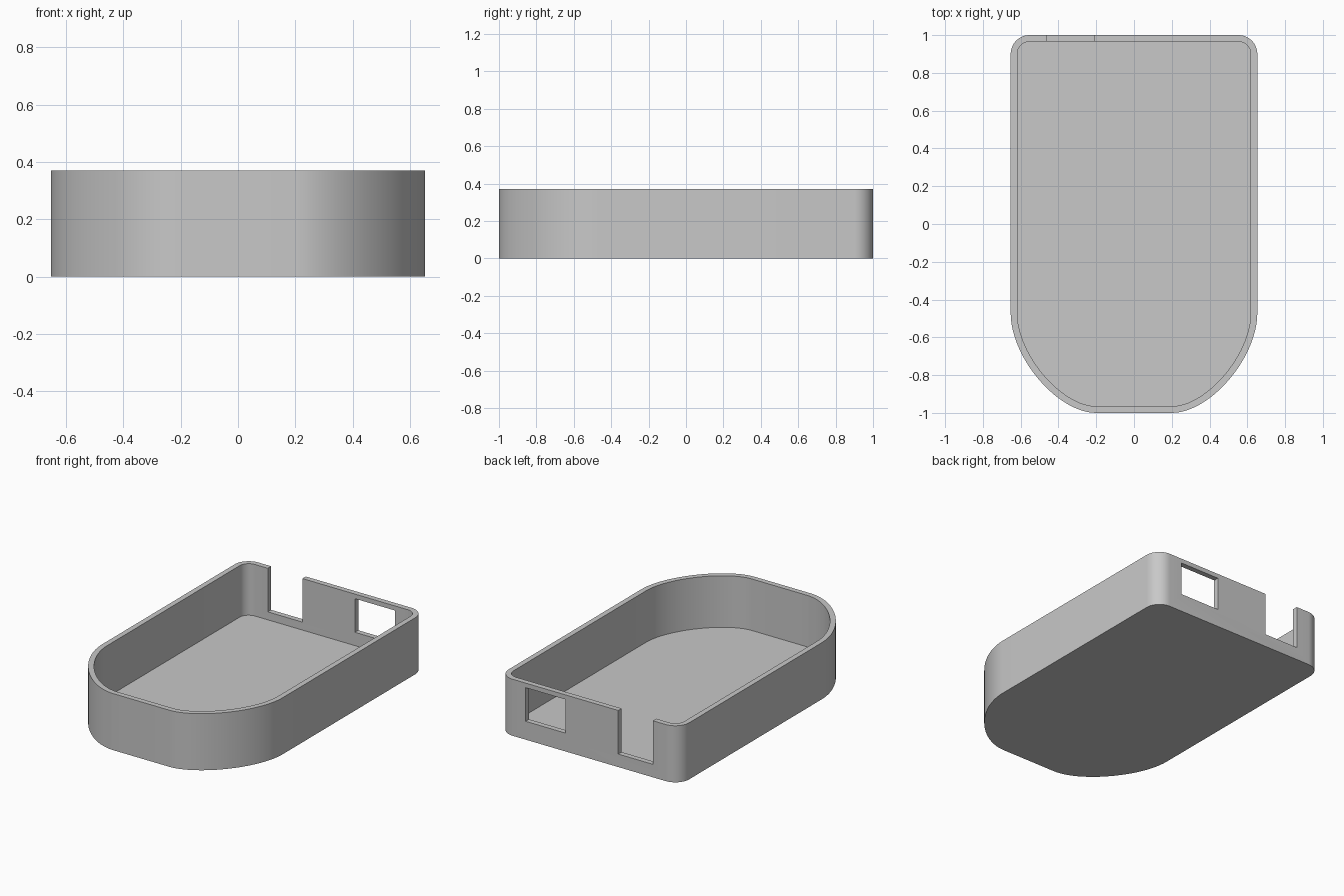
import bpy
import bmesh
from mathutils import Vector
from mathutils.geometry import interpolate_bezier

cube = bpy.data.objects.get("Cube")
if cube:
    bpy.data.objects.remove(cube, do_unlink=True)

HALF_W, HALF_L, HEIGHT = 0.653, 1.0, 0.37
WALL, FLOOR = 0.035, 0.033

grey = bpy.data.materials.new("plain grey")
grey.use_nodes = True
colour = (0.58, 0.58, 0.58, 1)
grey.diffuse_color = colour
grey.node_tree.nodes["Principled BSDF"].inputs["Base Color"].default_value = colour


def corner(start, apex, end, pull, steps):
    """Rounded corner from start to end, bulging towards the apex."""
    a, p, b = Vector(start), Vector(apex), Vector(end)
    return interpolate_bezier(a, a.lerp(p, pull), b.lerp(p, pull), b, steps)


def outline():
    """Counter-clockwise plan: wide soft front corners, tight back corners."""
    r = 0.1
    half = corner((0.2, -HALF_L), (HALF_W, -HALF_L), (HALF_W, -0.47), 0.45, 25)
    half += corner((HALF_W, HALF_L - r), (HALF_W, HALF_L), (HALF_W - r, HALF_L), 0.55, 13)
    half = [Vector((p.x, p.y)) for p in half]
    return half + [Vector((-p.x, p.y)) for p in reversed(half)]


def offset_inwards(points, distance):
    result = []
    for i, p in enumerate(points):
        d1 = (p - points[i - 1]).normalized()
        d2 = (points[(i + 1) % len(points)] - p).normalized()
        along = (d1 + d2).normalized()
        result.append(p + Vector((-along.y, along.x)) * distance)
    return result


# Open tray: outer wall, rim, inner wall, floor and underside
outer = outline()
inner = offset_inwards(outer, WALL)
bm = bmesh.new()
levels = [(outer, 0), (outer, HEIGHT), (inner, HEIGHT), (inner, FLOOR)]
rings = [[bm.verts.new((p.x, p.y, z)) for p in pts] for pts, z in levels]
count = len(outer)
for low, high in zip(rings, rings[1:]):
    for i in range(count):
        j = (i + 1) % count
        bm.faces.new((low[i], low[j], high[j], high[i]))
bm.faces.new(list(reversed(rings[0])))
bm.faces.new(rings[-1])
bmesh.ops.recalc_face_normals(bm, faces=bm.faces[:])
mesh = bpy.data.meshes.new("tray")
bm.to_mesh(mesh)
bm.free()
mesh.materials.append(grey)
tray = bpy.data.objects.new("tray", mesh)
bpy.context.collection.objects.link(tray)
bpy.context.view_layer.objects.active = tray


def cut_back_wall(name, x0, x1, z0, z1):
    """Cut a rectangular opening through the back wall."""
    bpy.ops.mesh.primitive_cube_add(size=1, location=((x0 + x1) / 2, HALF_L, (z0 + z1) / 2))
    cutter = bpy.context.object
    cutter.name = name
    cutter.scale = (x1 - x0, 4 * WALL, z1 - z0)
    cutter.hide_render = True
    mod = tray.modifiers.new(name, "BOOLEAN")
    mod.operation = "DIFFERENCE"
    mod.solver = "EXACT"
    mod.object = cutter
    bpy.context.view_layer.objects.active = tray
    bpy.ops.object.modifier_apply(modifier=mod.name)
    bpy.data.objects.remove(cutter, do_unlink=True)


# Open-topped notch and closed window
cut_back_wall("notch_cutter", -0.46, -0.21, 0.085, HEIGHT + 0.1)
cut_back_wall("window_cutter", 0.17, 0.46, 0.12, HEIGHT - 0.03)

# Smooth the curved walls, keep rims and openings crisp
bpy.ops.object.select_all(action="DESELECT")
tray.select_set(True)
bpy.context.view_layer.objects.active = tray
bpy.ops.object.shade_smooth_by_angle(angle=0.5)
